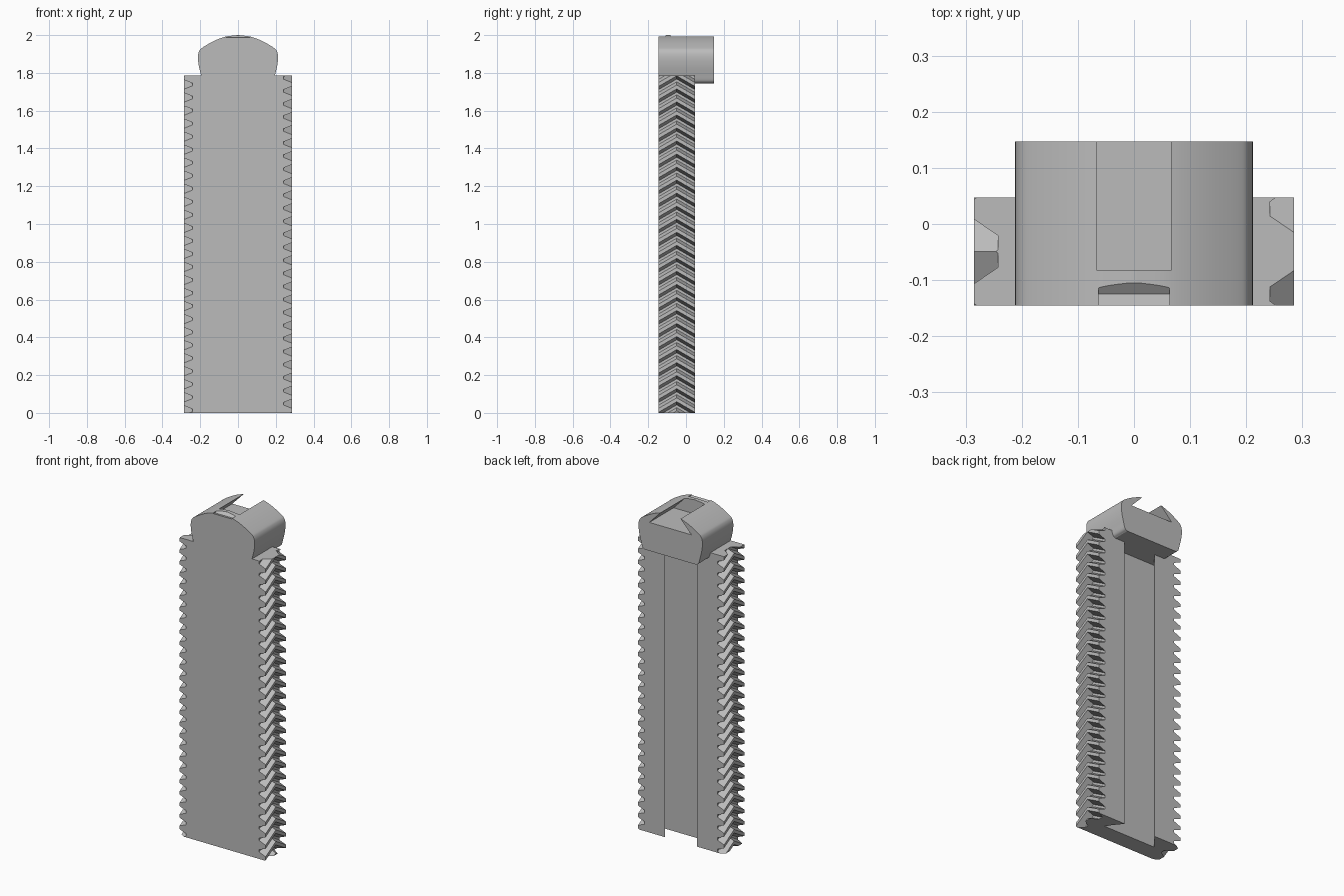
import bpy, bmesh
from mathutils import Vector

if "Cube" in bpy.data.objects:
    bpy.data.objects.remove(bpy.data.objects["Cube"], do_unlink=True)

FRONT, BACK, HEAD_BACK = -0.145, 0.047, 0.147
MID = (FRONT + BACK) / 2
BODY_TOP, HEAD_BOTTOM = 1.785, 1.745
TIP, ROOT = 0.285, 0.242
PITCH, SLOPE = 0.069, 0.58
GAP_TIP, GAP_ROOT = 0.0485, 0.0145

grey = bpy.data.materials.new("plain_grey")
grey.use_nodes = True
grey.diffuse_color = (0.5, 0.5, 0.5, 1)
grey.node_tree.nodes["Principled BSDF"].inputs["Base Color"].default_value = (0.5, 0.5, 0.5, 1)


def make_object(name, bm):
    bmesh.ops.recalc_face_normals(bm, faces=bm.faces[:])
    mesh = bpy.data.meshes.new(name)
    bm.to_mesh(mesh)
    bm.free()
    mesh.materials.append(grey)
    obj = bpy.data.objects.new(name, mesh)
    bpy.context.collection.objects.link(obj)
    return obj


def loft(sections):
    """Join equal closed loops of 3D points and cap both ends."""
    bm = bmesh.new()
    rings = [[bm.verts.new(p) for p in s] for s in sections]
    n = len(rings[0])
    for a, b in zip(rings, rings[1:]):
        for i in range(n):
            j = (i + 1) % n
            bm.faces.new((a[i], a[j], b[j], b[i]))
    bm.faces.new(rings[0])
    bm.faces.new(rings[-1])
    return bm


def combine(target, other, operation):
    mod = target.modifiers.new("join", "BOOLEAN")
    mod.operation, mod.solver, mod.object = operation, "EXACT", other
    bpy.context.view_layer.objects.active = target
    bpy.ops.object.modifier_apply(modifier=mod.name)
    bpy.data.objects.remove(other, do_unlink=True)


def smooth_path(points, steps=8):
    """Catmull-Rom curve through the points."""
    pts = [Vector(p) for p in points]
    pts = [2 * pts[0] - pts[1]] + pts + [2 * pts[-1] - pts[-2]]
    out = []
    for a, b, c, d in zip(pts, pts[1:], pts[2:], pts[3:]):
        for k in range(steps):
            t = k / steps
            out.append(0.5 * (2 * b + (c - a) * t + (2 * a - 5 * b + 4 * c - d) * t ** 2
                              + (3 * b - a - 3 * c + d) * t ** 3))
    return out + [pts[-2]]


def tooth_edge(side, apex):
    """Toothed edge running down one side, before the ends are trimmed."""
    edge = []
    for k in range(-3, 30):
        z = apex - k * PITCH
        edge += [(side * TIP, z + GAP_TIP / 2), (side * ROOT, z + GAP_ROOT / 2),
                 (side * ROOT, z - GAP_ROOT / 2), (side * TIP, z - GAP_TIP / 2)]
    return edge


# Double-sided herringbone rack, trimmed flat at both ends
profile = tooth_edge(1, 1.829) + tooth_edge(-1, 1.794)[::-1]
bm = loft([[(x, y, z - SLOPE * abs(y - MID)) for x, z in profile] for y in (FRONT, MID, BACK)])
for height, direction in ((0, -1), (BODY_TOP, 1)):
    cut = bmesh.ops.bisect_plane(bm, geom=bm.verts[:] + bm.edges[:] + bm.faces[:],
                                 plane_co=(0, 0, height), plane_no=(0, 0, direction), clear_outer=True)
    edges = [e for e in cut["geom_cut"] if isinstance(e, bmesh.types.BMEdge)]
    bmesh.ops.triangle_fill(bm, edges=edges, use_beauty=True)
rack = make_object("rack", bm)

# Domed head overhanging the back
half = smooth_path([(0.17, 1.745), (0.186, 1.757), (0.196, 1.79), (0.208, 1.84), (0.212, 1.885),
                    (0.205, 1.916), (0.185, 1.936), (0.125, 1.97), (0.065, 1.992), (0, 2.0)])
outline = [tuple(p) for p in half] + [(-p[0], p[1]) for p in half[-2::-1]]
head = make_object("head", loft([[(x, y, z) for x, z in outline] for y in (FRONT, HEAD_BACK)]))
combine(rack, head, "UNION")


def dovetail(mouth, floor, depth, extra):
    """Half-open undercut section as (across, inward) pairs."""
    return [(-floor, depth), (floor, depth), (mouth, 0), (mouth, -extra), (-mouth, -extra), (-mouth, 0)]


# Undercut channel along the back
section = dovetail(0.105, 0.175, 0.09, 0.2)
channel = make_object("channel_cutter", loft(
    [[(x, BACK - d, z) for x, d in section] for z in (-0.1, HEAD_BOTTOM)]))
combine(rack, channel, "DIFFERENCE")

# Undercut groove in the top of the head, open at the back
section = dovetail(0.065, 0.14, 0.078, 0.1)
groove = make_object("groove_cutter", loft(
    [[(x, y, 1.993 - d) for x, d in section] for y in (-0.083, HEAD_BACK + 0.1)]))
combine(rack, groove, "DIFFERENCE")

# Shallow catch notch at the front of the head
section = [(-0.16, 1.991), (-0.125, 1.984), (-0.105, 1.999), (-0.105, 2.05), (-0.16, 2.05)]
notch = make_object("notch_cutter", loft([[(x, y, z) for y, z in section] for x in (-0.063, 0.063)]))
combine(rack, notch, "DIFFERENCE")

bpy.ops.object.select_all(action="DESELECT")
rack.select_set(True)
bpy.context.view_layer.objects.active = rack
bpy.ops.object.shade_smooth_by_angle(angle=0.5)
